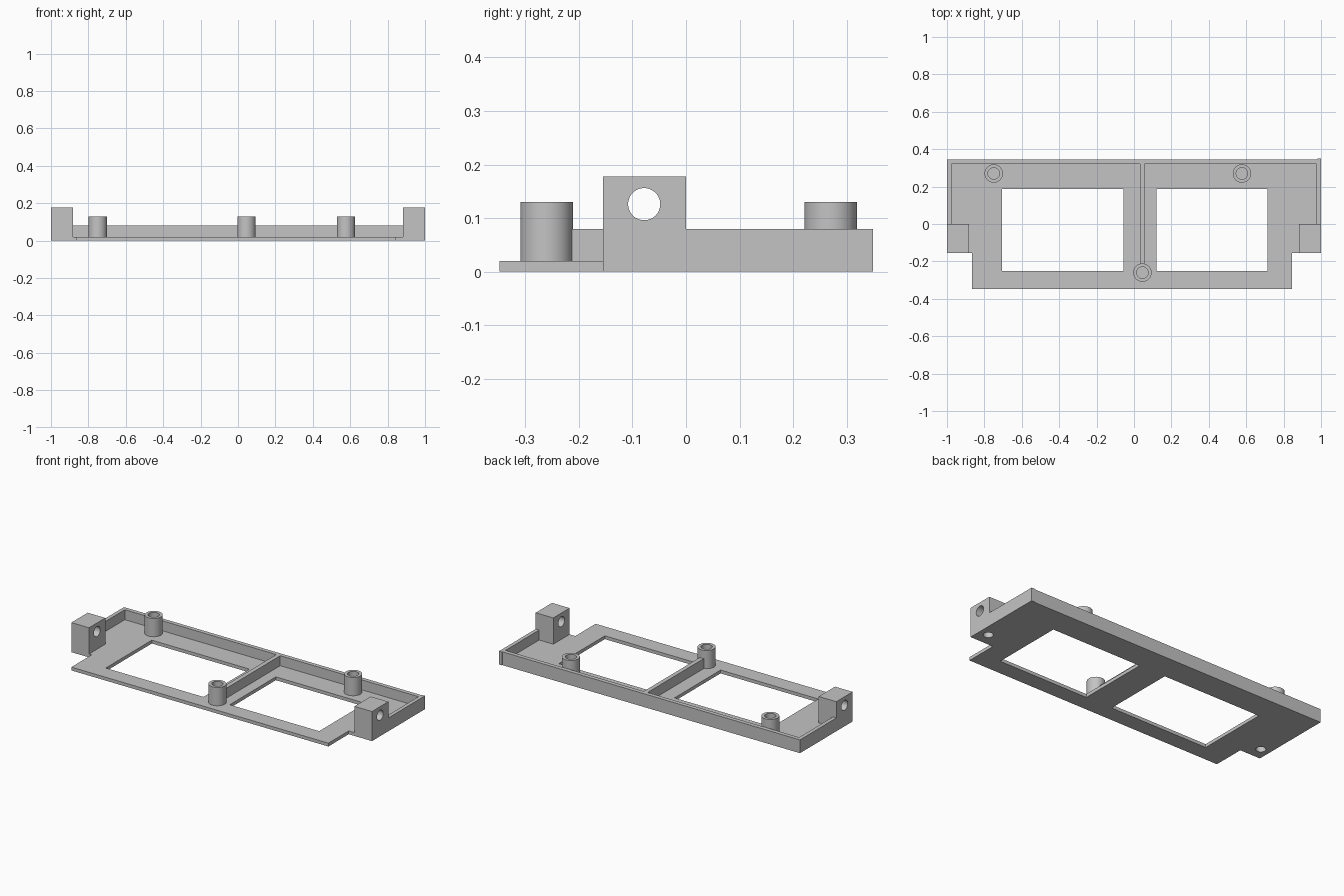
import bpy
import bmesh
from math import pi, cos, sin

cube = bpy.data.objects.get("Cube")
if cube:
    bpy.data.objects.remove(cube, do_unlink=True)

GREY = (0.55, 0.55, 0.55, 1)
grey = bpy.data.materials.new("grey plastic")
grey.use_nodes = True
grey.diffuse_color = GREY
grey.node_tree.nodes["Principled BSDF"].inputs["Base Color"].default_value = GREY

FLOOR, RIM, BACK = 0.02, 0.08, 0.345


def finish(name, bm):
    bmesh.ops.recalc_face_normals(bm, faces=bm.faces)
    mesh = bpy.data.meshes.new(name)
    bm.to_mesh(mesh)
    bm.free()
    mesh.materials.append(grey)
    obj = bpy.data.objects.new(name, mesh)
    bpy.context.collection.objects.link(obj)
    return obj


def prism(name, outline, z0, z1):
    """Extrude a flat outline from z0 to z1."""
    bm = bmesh.new()
    face = bm.faces.new([bm.verts.new((x, y, z0)) for x, y in outline])
    top = bmesh.ops.extrude_face_region(bm, geom=[face])["geom"]
    verts = [g for g in top if isinstance(g, bmesh.types.BMVert)]
    bmesh.ops.translate(bm, verts=verts, vec=(0, 0, z1 - z0))
    return finish(name, bm)


def box(name, x0, x1, y0, y1, z0, z1):
    return prism(name, [(x0, y0), (x1, y0), (x1, y1), (x0, y1)], z0, z1)


def rod(name, x, y, z0, z1, r):
    n = 48
    ring = [(x + r * cos(2 * pi * i / n), y + r * sin(2 * pi * i / n)) for i in range(n)]
    return prism(name, ring, z0, z1)


def cut(obj, cutters):
    """Subtract the cutters, apply the result and remove them."""
    for c in cutters:
        mod = obj.modifiers.new("cut", "BOOLEAN")
        mod.operation = "DIFFERENCE"
        mod.solver = "EXACT"
        mod.object = c
        c.hide_render = True
    bpy.context.view_layer.update()
    graph = bpy.context.evaluated_depsgraph_get()
    mesh = bpy.data.meshes.new_from_object(obj.evaluated_get(graph))
    obj.modifiers.clear()
    obj.data = mesh
    for c in cutters:
        bpy.data.objects.remove(c, do_unlink=True)


def smooth(obj):
    bpy.ops.object.select_all(action="DESELECT")
    obj.select_set(True)
    bpy.context.view_layer.objects.active = obj
    bpy.ops.object.shade_smooth_by_angle(angle=0.5)


# Base plate with front lip, corner notches and two windows
plate = prism("base_plate", [
    (-0.865, -0.348), (0.845, -0.348), (0.845, -0.155), (0.883, -0.155),
    (0.883, 0), (1, 0), (1, BACK), (-1, BACK), (-1, 0), (-0.883, 0),
    (-0.883, -0.155), (-0.865, -0.155)], 0, FLOOR)
cut(plate, [box("left_window_cutter", 0.12, 0.715, -0.25, 0.188, -0.1, 0.1),
            box("right_window_cutter", -0.705, -0.055, -0.25, 0.188, -0.1, 0.1)])

# Raised rim and dividing rib
box("back_wall", -0.977, 0.977, 0.32, BACK, FLOOR, RIM)
box("right_wall", -1, -0.977, 0, BACK, FLOOR, RIM)
box("left_wall", 0.977, 1, 0, BACK, FLOOR, RIM)
box("corner_strip", 0.98, 1, BACK, BACK + 0.004, 0, RIM)
box("divider_rib", 0.031, 0.057, -0.215, 0.32, FLOOR, RIM)

# Hollow screw posts
for name, x, y in (("front_post", 0.045, -0.26),
                   ("back_right_post", -0.75, 0.27),
                   ("back_left_post", 0.577, 0.27)):
    post = rod(name, x, y, FLOOR, 0.13, 0.049)
    cut(post, [rod("post_cutter", x, y, FLOOR + 0.002, 0.2, 0.031)])
    smooth(post)

# Mounting blocks with a cross hole and a screw hole underneath
for side, s in (("left", 1), ("right", -1)):
    x0, x1 = sorted((s * 0.883, s))
    block = box(side + "_mounting_block", x0, x1, -0.155, 0, 0, 0.178)
    cross = rod("cross_cutter", 0, 0, -0.2, 0.2, 0.03)
    cross.rotation_euler = (0, pi / 2, 0)
    cross.location = (s * 0.94, -0.078, 0.126)
    screw = rod("screw_cutter", s * 0.942, -0.078, -0.1, 0.12, 0.027)
    cut(block, [cross, screw])
    smooth(block)
